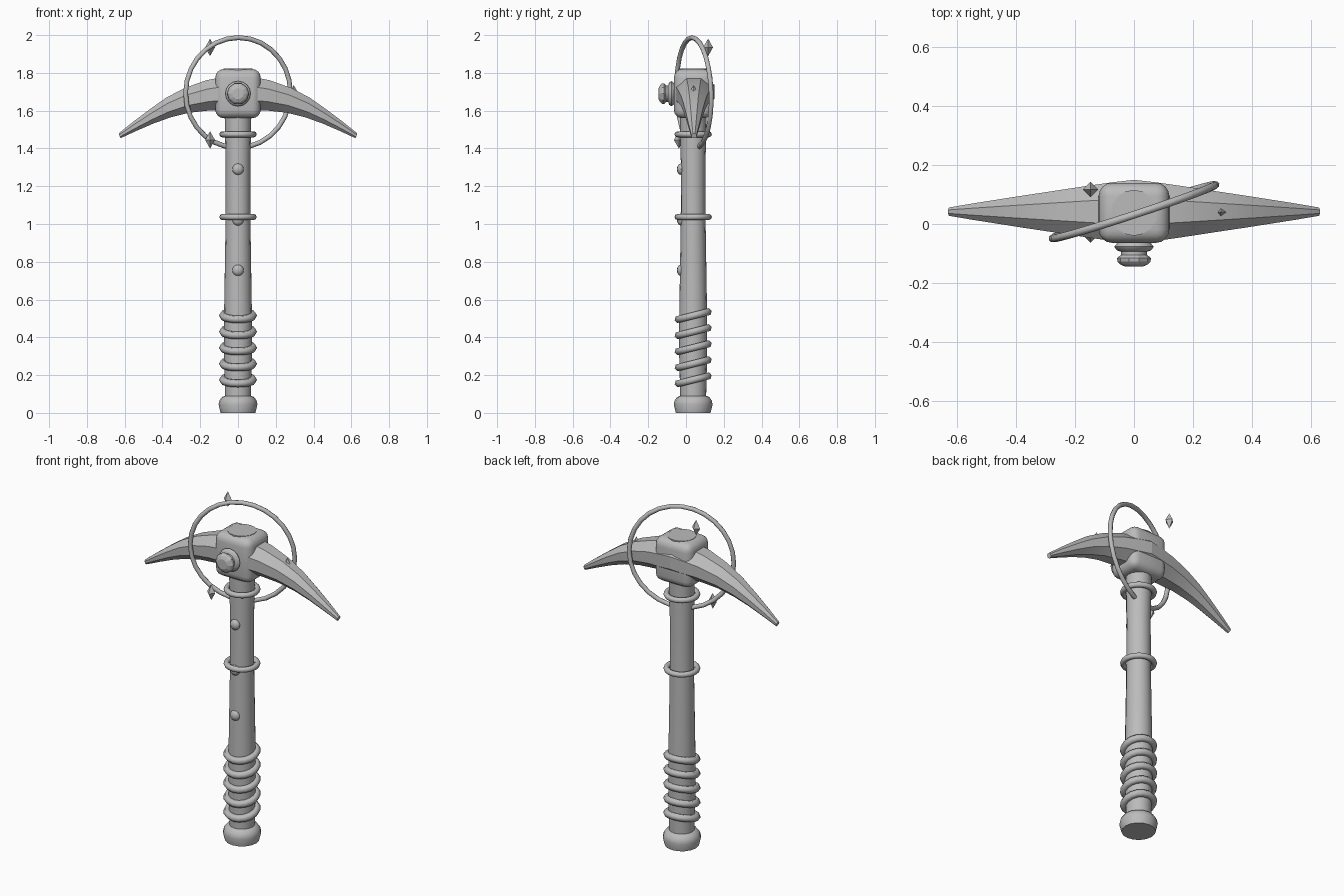
import bpy, bmesh, math
from mathutils import Matrix, Vector

cube = bpy.data.objects.get("Cube")
if cube:
    bpy.data.objects.remove(cube, do_unlink=True)

AXIS_Y = 0.038   # depth of the handle axis
HEAD_Z = 1.69    # height of the head centre

grey = bpy.data.materials.new("plain grey")
grey.use_nodes = True
grey.diffuse_color = (0.5, 0.5, 0.5, 1)
grey.node_tree.nodes["Principled BSDF"].inputs["Base Color"].default_value = (0.5, 0.5, 0.5, 1)


def finish(name, bm, smooth=40):
    bmesh.ops.recalc_face_normals(bm, faces=bm.faces)
    mesh = bpy.data.meshes.new(name)
    bm.to_mesh(mesh)
    bm.free()
    mesh.materials.append(grey)
    obj = bpy.data.objects.new(name, mesh)
    bpy.context.collection.objects.link(obj)
    if smooth:
        bpy.ops.object.select_all(action='DESELECT')
        obj.select_set(True)
        bpy.context.view_layer.objects.active = obj
        bpy.ops.object.shade_smooth_by_angle(angle=math.radians(smooth))
    return obj


def loft(bm, rings, closed=False):
    """Skin a list of vertex rings; cap the ends unless closed."""
    loops = [[bm.verts.new(p) for p in ring] for ring in rings]
    n = len(loops[0])
    pairs = list(zip(loops, loops[1:]))
    if closed:
        pairs.append((loops[-1], loops[0]))
    for a, b in pairs:
        for i in range(n):
            j = (i + 1) % n
            bm.faces.new((a[i], a[j], b[j], b[i]))
    if not closed:
        bm.faces.new(loops[0])
        bm.faces.new(loops[-1])


def lathe(name, profile, sides, matrix, smooth=40):
    bm = bmesh.new()
    angles = [math.tau * i / sides for i in range(sides)]
    loft(bm, [[matrix @ Vector((r * math.cos(a), r * math.sin(a), h)) for a in angles]
              for r, h in profile])
    return finish(name, bm, smooth)


def torus(name, major, minor, matrix, segments=24, sides=8):
    bm = bmesh.new()
    rings = []
    for i in range(segments):
        a = math.tau * i / segments
        ring = []
        for k in range(sides):
            t = math.tau * k / sides
            r = major + minor * math.cos(t)
            ring.append(matrix @ Vector((r * math.cos(a), r * math.sin(a), minor * math.sin(t))))
        rings.append(ring)
    loft(bm, rings, closed=True)
    return finish(name, bm, 65)


def at(x, y, z):
    return Matrix.Translation((x, y, z))


def turn(degrees, axis):
    return Matrix.Rotation(math.radians(degrees), 4, axis)


axis = at(0, AXIS_Y, 0)

# Handle and pommel
lathe("handle", [(0.068, 0.06), (0.074, 0.3), (0.074, 0.5), (0.066, 1.0),
                 (0.065, 1.3), (0.07, 1.55), (0.078, 1.822)], 16, axis)
lathe("pommel", [(0.092, 0), (0.103, 0.045), (0.098, 0.066), (0.085, 0.084), (0.06, 0.094)],
      16, axis)

# Slanted grip wraps
for i in range(5):
    torus(f"grip_wrap_{i + 1}", 0.08, 0.021,
          at(0, AXIS_Y, 0.175 + 0.085 * i) @ turn(14, 'X'), 16, 6)

# Collars on the shaft
for name, z in (("middle_collar", 1.037), ("upper_collar", 1.475)):
    torus(name, 0.083, 0.016, at(0, AXIS_Y, z), 20)

# Studs down the front
for i, z in enumerate((0.755, 1.022, 1.29)):
    bm = bmesh.new()
    bmesh.ops.create_uvsphere(bm, u_segments=12, v_segments=8, radius=0.03,
                              matrix=at(0, -0.027, z) @ Matrix.Diagonal((1, 0.7, 1, 1)))
    finish(f"stud_{i + 1}", bm)

# Rounded head block
bm = bmesh.new()
bmesh.ops.create_cube(bm, size=1, matrix=at(0, AXIS_Y, HEAD_Z) @ Matrix.Diagonal((0.24, 0.204, 0.26, 1)))
bmesh.ops.bevel(bm, geom=bm.edges[:], offset=0.045, segments=4, profile=0.5, affect='EDGES')
finish("head_block", bm)

# Curved pick arms: x, centre height, half depth, half height
stations = [(0.0, 1.7, 0.108, 0.09), (0.07, 1.692, 0.1, 0.088), (0.16, 1.681, 0.087, 0.08),
            (0.27, 1.655, 0.07, 0.066), (0.37, 1.616, 0.055, 0.052),
            (0.46, 1.568, 0.041, 0.037), (0.55, 1.515, 0.027, 0.024), (0.627, 1.467, 0.014, 0.013)]
corners = [math.tau * (i + 0.5) / 8 for i in range(8)]
for name, side in (("left_pick_arm", 1), ("right_pick_arm", -1)):
    bm = bmesh.new()
    grow = 1 / math.cos(math.pi / 8)
    loft(bm, [[(side * (x + 0.4 * (x / 0.63) * h * math.sin(a)),
                0.042 + d * grow * math.cos(a), z + h * grow * math.sin(a)) for a in corners]
              for x, z, d, h in stations])
    finish(name, bm, 20)

# Mounted front gem, turned about the depth axis
front = at(0, 0, HEAD_Z) @ turn(90, 'X')
lathe("gem_mount", [(0.05, 0.055), (0.058, 0.066), (0.067, 0.077), (0.058, 0.09), (0.044, 0.094),
                    (0.044, 0.112)], 16, front)
lathe("front_gem", [(0.046, 0.106), (0.058, 0.116), (0.056, 0.128), (0.047, 0.137),
                    (0.03, 0.145)], 10, front, 0)

# Large halo ring around the head
torus("halo_ring", 0.292, 0.013,
      at(0, 0.042, 1.695) @ turn(18.2, 'Z') @ turn(92, 'X'), 28)

# Small floating crystals
for i, (x, y, z) in enumerate(((0.295, 0.04, 1.69), (-0.148, 0.117, 1.935), (-0.148, -0.038, 1.445))):
    bm = bmesh.new()
    waist = [bm.verts.new((x + 0.026 * math.cos(a), y + 0.026 * math.sin(a), z))
             for a in (0, math.pi / 2, math.pi, math.pi * 1.5)]
    for tip_z in (z + 0.046, z - 0.046):
        tip = bm.verts.new((x, y, tip_z))
        for k in range(4):
            bm.faces.new((waist[k], waist[(k + 1) % 4], tip))
    finish(f"crystal_{i + 1}", bm, 0)
